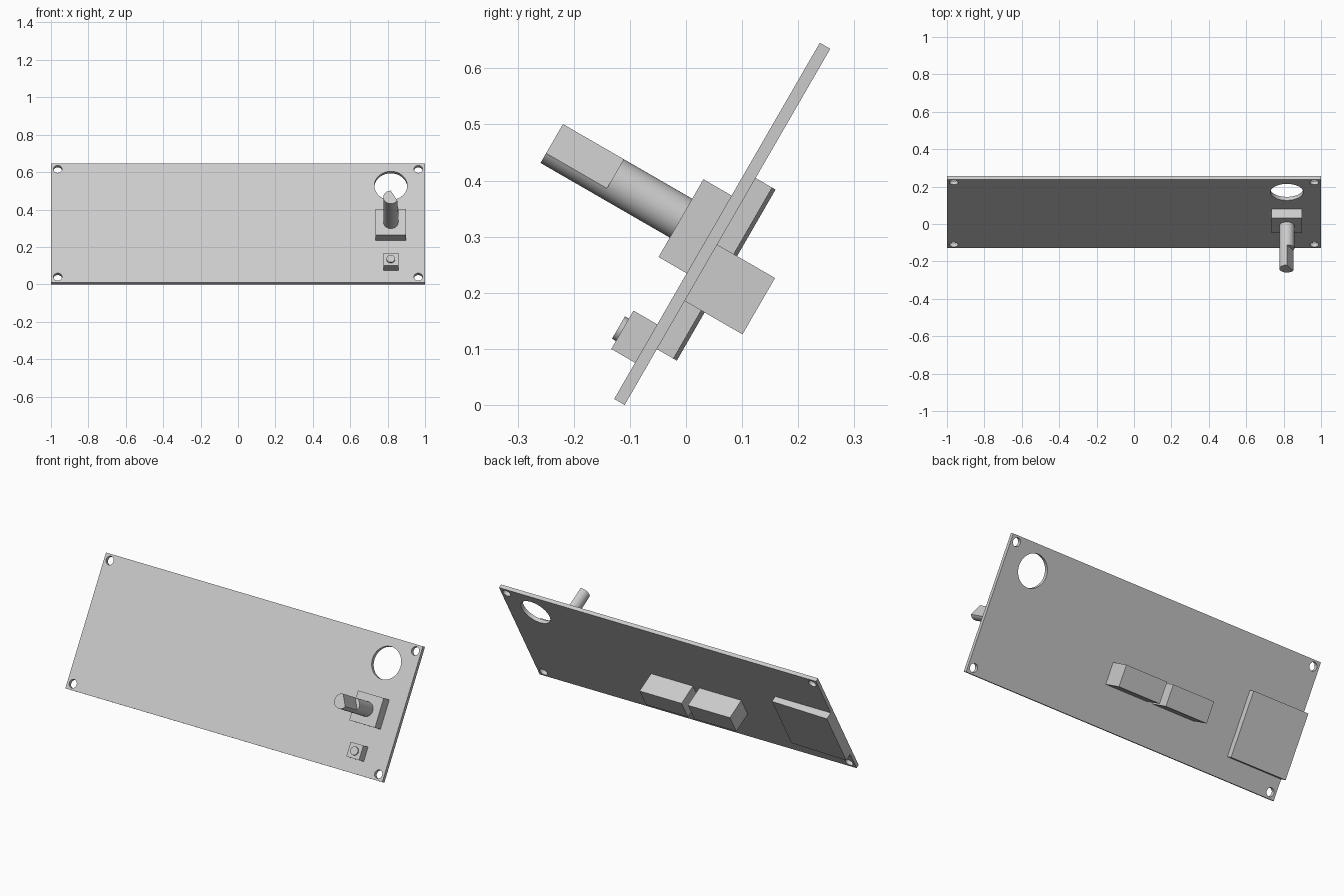
import bpy, bmesh
from math import radians, cos, sin
from mathutils import Matrix

if "Cube" in bpy.data.objects:
    bpy.data.objects.remove(bpy.data.objects["Cube"], do_unlink=True)

# Panel frame: X along the panel, Y out of the back, Z up the slope
THICK, HEIGHT = 0.0215, 0.733
TILT = Matrix.Translation((0, -0.128, 0.0107)) @ Matrix.Rotation(radians(-30), 4, 'X')

grey = bpy.data.materials.new("plain_grey")
grey.use_nodes = True
grey.diffuse_color = (0.6, 0.6, 0.6, 1)
grey.node_tree.nodes["Principled BSDF"].inputs["Base Color"].default_value = (0.6, 0.6, 0.6, 1)


def prism(name, profile, y0, y1, smooth=False):
    """Extrude an (x, z) outline from y0 to y1 in the panel frame."""
    bm = bmesh.new()
    face = bm.faces.new([bm.verts.new((x, y0, z)) for x, z in profile])
    ext = bmesh.ops.extrude_face_region(bm, geom=[face])["geom"]
    verts = [g for g in ext if isinstance(g, bmesh.types.BMVert)]
    bmesh.ops.translate(bm, verts=verts, vec=(0, y1 - y0, 0))
    bmesh.ops.recalc_face_normals(bm, faces=bm.faces)
    mesh = bpy.data.meshes.new(name)
    bm.to_mesh(mesh)
    bm.free()
    mesh.materials.append(grey)
    obj = bpy.data.objects.new(name, mesh)
    bpy.context.collection.objects.link(obj)
    obj.matrix_world = TILT
    if smooth:
        shade(obj)
    return obj


def shade(obj):
    bpy.ops.object.select_all(action='DESELECT')
    obj.select_set(True)
    bpy.context.view_layer.objects.active = obj
    bpy.ops.object.shade_smooth_by_angle(angle=radians(30))


def rect(x0, x1, z0, z1):
    return [(x0, z0), (x1, z0), (x1, z1), (x0, z1)]


def arc(x, z, r, start=0, end=360, n=48):
    steps = n if end - start == 360 else n + 1
    angles = [radians(start + (end - start) * i / n) for i in range(steps)]
    return [(x + r * cos(a), z + r * sin(a)) for a in angles]


# Panel with a round window and four corner screw holes
panel = prism("panel", rect(-1, 1, 0, HEIGHT), 0, THICK)
holes = [(0.817, 0.597, 0.088)]
holes += [(sx * 0.964, z, 0.023) for sx in (-1, 1) for z in (0.034, HEIGHT - 0.034)]
for x, z, r in holes:
    cutter = prism("hole_cutter", arc(x, z, r), -0.1, 0.1)
    mod = panel.modifiers.new("hole", 'BOOLEAN')
    mod.operation, mod.solver, mod.object = 'DIFFERENCE', 'EXACT', cutter
    bpy.context.view_layer.objects.active = panel
    bpy.ops.object.modifier_apply(modifier=mod.name)
    bpy.data.objects.remove(cutter, do_unlink=True)
shade(panel)

# Rotary control: square body, round shaft, flat-sided tip
KX, KZ, KR = 0.817, 0.3386, 0.04
prism("knob_body", rect(KX - 0.081, KX + 0.081, KZ - 0.08, KZ + 0.08), -0.058, 0)
prism("knob_shaft", arc(KX, KZ, KR), -0.199, -0.058, True)
prism("knob_shaft_tip", arc(KX, KZ, KR, 90, 330, 32), -0.324, -0.199, True)

# Push button
prism("button_body", rect(KX - 0.04, KX + 0.04, 0.0745, 0.1535), -0.049, 0)
prism("button_cap", arc(KX, 0.114, 0.023), -0.057, -0.049, True)

# Two blocks side by side on the back
for name, x0 in (("left_block", -0.083), ("right_block", -0.388)):
    prism(name, rect(x0, x0 + 0.265, 0.214, 0.33), THICK, THICK + 0.119)

# Back plate, slightly thinner towards the middle
plate = prism("back_plate", rect(-1, -0.65, 0.115, 0.467), THICK, THICK + 0.041)
for v in plate.data.vertices:
    if v.co.x > -0.8 and v.co.y > THICK + 0.01:
        v.co.y -= 0.007
